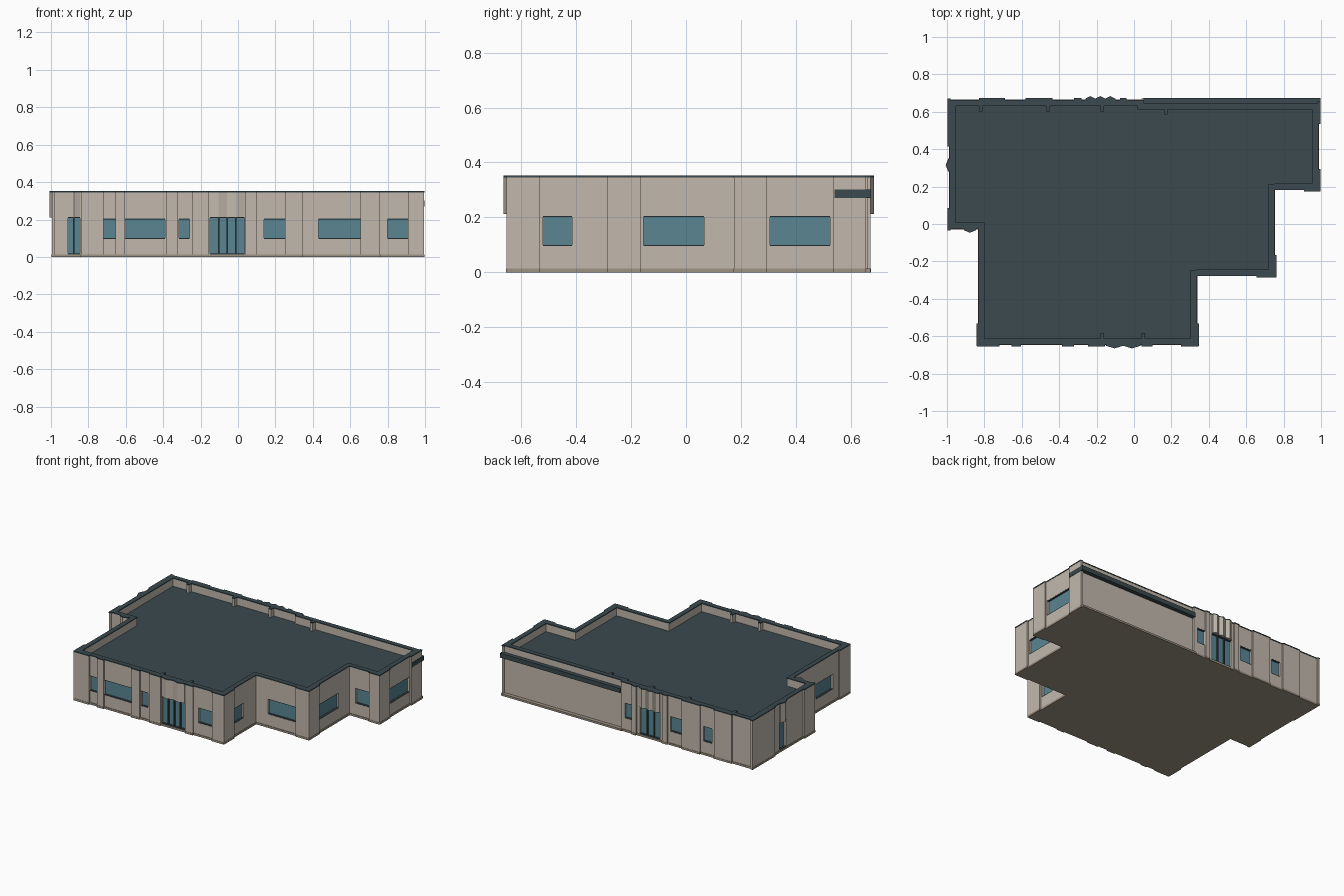
import bpy, bmesh
from mathutils import Vector

if "Cube" in bpy.data.objects:
    bpy.data.objects.remove(bpy.data.objects["Cube"])


def material(name, rgb):
    m = bpy.data.materials.new(name)
    m.diffuse_color = (*rgb, 1)
    m.use_nodes = True
    m.node_tree.nodes["Principled BSDF"].inputs["Base Color"].default_value = m.diffuse_color
    return m


MATS = [material("warm_concrete", (0.54, 0.485, 0.42)),
        material("dark_slate", (0.043, 0.067, 0.077)),
        material("blue_glass", (0.10, 0.235, 0.29)),
        material("taupe_base", (0.34, 0.29, 0.225))]
WALL, SLATE, GLASS, BASE = range(4)
TOP, COPE, ROOF, FLOOR, THICK = 0.352, 0.345, 0.292, 0.014, 0.03
SILL, HEAD, DOOR = 0.095, 0.205, 0.212


class Part:
    """Collects prisms into one named object."""

    def __init__(self, name):
        self.name, self.bm = name, bmesh.new()

    def prism(self, pts, z0, z1, mat):
        low = [self.bm.verts.new((p[0], p[1], z0)) for p in pts]
        high = [self.bm.verts.new((p[0], p[1], z1)) for p in pts]
        faces = [self.bm.faces.new(low[::-1]), self.bm.faces.new(high)]
        for i in range(len(pts)):
            faces.append(self.bm.faces.new((low[i - 1], low[i], high[i], high[i - 1])))
        for f in faces:
            f.material_index = mat

    def rect(self, x0, x1, y0, y1, z0, z1, mat):
        self.prism([(x0, y0), (x1, y0), (x1, y1), (x0, y1)], z0, z1, mat)

    def finish(self):
        bmesh.ops.recalc_face_normals(self.bm, faces=self.bm.faces)
        me = bpy.data.meshes.new(self.name)
        self.bm.to_mesh(me)
        self.bm.free()
        for m in MATS:
            me.materials.append(m)
        bpy.context.collection.objects.link(bpy.data.objects.new(self.name, me))


# The plan is right-angled, so it is walked as alternating x and y stops
STOPS_X = [-0.83, 0.335, 0.75, 0.985, 0.05, -0.985]
STOPS_Y = [-0.643, -0.275, 0.185, 0.645, 0.662, -0.025]
CORNERS = []
for k in range(6):
    CORNERS += [Vector((STOPS_X[k], STOPS_Y[k])),
                Vector((STOPS_X[(k + 1) % 6], STOPS_Y[k]))]


def cross(a, b):
    return a.x * b.y - a.y * b.x


def offset(pts, dist):
    """Move every edge of the plan outward by dist."""
    out = []
    for i, p in enumerate(pts):
        a = (p - pts[i - 1]).normalized()
        b = (pts[(i + 1) % len(pts)] - p).normalized()
        out.append(p + dist * (Vector((a.y, -a.x)) + Vector((b.y, -b.x))))
    return out


def build_wall(i, name, windows=(), door=None, bays=0, panes=1, panels=(),
               piers=(), corner_panels=True):
    """Wall from plan corner i to the next; positions are along x or y."""
    n_c = len(CORNERS)
    before, p0, p1, p2 = (CORNERS[(i + k) % n_c] for k in (-1, 0, 1, 2))
    t = (p1 - p0).normalized()
    n = Vector((t.y, -t.x))
    axis = 0 if abs(t.x) > 0.5 else 1
    length = (p1 - p0).length
    part = Part(name)

    def at(s, d):
        return p0 + t * s + n * d

    def box(s0, s1, d0, d1, z0, z1, mat):
        part.prism([at(s0, d0), at(s1, d0), at(s1, d1), at(s0, d1)], z0, z1, mat)

    def along(ab):
        return sorted((c - p0[axis]) * t[axis] for c in ab)

    convex_start = cross(p0 - before, t) > 0
    convex_end = cross(t, p2 - p1) > 0
    # inward corners carry the wall on, so that the parapet closes
    end = length + (0 if convex_end else THICK)
    cuts = [along(w) + [SILL, HEAD, 1] for w in windows]
    if door:
        cuts.append(along(door) + [FLOOR, DOOR, panes])
    cuts.sort()

    s = 0
    for a, b, z0, z1, count in cuts:
        box(s, a, -THICK, 0, FLOOR, COPE, WALL)
        box(a, b, -THICK, 0, z1, COPE, WALL)
        if z0 > FLOOR:
            box(a, b, -THICK, 0, FLOOR, z0, WALL)
        # glass with dark sill, head and mullions
        box(a, b, -THICK, -0.014, z0, z1, GLASS)
        box(a, b, -0.02, -0.001, z0, z0 + 0.005, SLATE)
        box(a, b, -0.02, -0.001, z1 - 0.004, z1, SLATE)
        for k in range(1, count):
            m = a + (b - a) * k / count
            box(m - 0.004, m + 0.004, -0.02, -0.004, z0, z1, SLATE)
        s = b
    box(s, end, -THICK, 0, FLOOR, COPE, WALL)
    box(0, end, -THICK - 0.002, 0.002, COPE, TOP, SLATE)

    # raised panels: chosen ones, plus one at each outward corner
    raised = [along(p) for p in panels]
    if corner_panels:
        first = cuts[0][0] if cuts else length
        last = cuts[-1][1] if cuts else 0
        if convex_start:
            raised.append((-0.01, min(first, 0.11)))
        if convex_end:
            raised.append((max(last, length - 0.11), length + 0.01))
    for a, b in raised:
        box(a, b, -0.005, 0.01, FLOOR, COPE, WALL)
        box(a, b, -0.005, 0.012, COPE, TOP, SLATE)
        box(a, b, -0.005, 0.012, 0, FLOOR, BASE)

    # shallow pointed bays above the door
    for k in range(bays):
        a, b = along(door)
        step = (b - a) / bays
        a += k * step
        pts = [at(a, -0.005), at(a, 0.008), at(a + step / 2, 0.022),
               at(a + step, 0.008), at(a + step, -0.005)]
        part.prism(pts, DOOR, COPE, WALL)
        part.prism(pts, COPE, TOP, SLATE)

    # little piers inside the parapet
    for c in piers:
        a, b = along((c - 0.01, c + 0.01))
        box(a, b, -0.06, -THICK, ROOF - 0.01, COPE, WALL)
        box(a, b, -0.06, -THICK, COPE, TOP, SLATE)
    part.finish()


# front and stepped right side
build_wall(0, "front_wall",
           windows=[(-0.72, -0.655), (-0.605, -0.39), (-0.315, -0.26), (0.14, 0.25)],
           door=(-0.15, 0.035), bays=2, panes=4,
           panels=[(-0.655, -0.605), (-0.385, -0.32), (-0.245, -0.155), (0.04, 0.10)],
           piers=[-0.17, 0.05])
build_wall(1, "front_step_side", windows=[(-0.52, -0.415)])
build_wall(2, "middle_front_wall", windows=[(0.43, 0.655)])
build_wall(3, "middle_side_wall", windows=[(-0.155, 0.065)])
build_wall(4, "right_front_wall", windows=[(0.80, 0.91)])
build_wall(5, "right_wall", windows=[(0.305, 0.525)])
# back
build_wall(6, "back_wall_plain", piers=[0.17], corner_panels=False)
build_wall(7, "back_step", corner_panels=False)
build_wall(8, "back_wall",
           windows=[(-0.04, 0.03), (-0.43, -0.34), (-0.67, -0.60)],
           door=(-0.26, -0.10), bays=3, panes=3,
           panels=[(-0.83, -0.69), (-0.58, -0.435), (-0.32, -0.28), (-0.075, -0.04)],
           piers=[-0.82, -0.46, -0.17], corner_panels=False)
# left side with its small wing
build_wall(9, "left_wall", door=(0.28, 0.35), bays=1, panels=[(0.415, 0.672)])
build_wall(10, "left_front_wall", door=(-0.91, -0.845), bays=1, panes=2,
           corner_panels=False)
build_wall(11, "left_front_side", windows=[(-0.47, -0.28)])

# roof deck inside the parapet
roof = Part("roof_deck")
roof.prism(offset(CORNERS, -0.015), ROOF - 0.02, ROOF, SLATE)
roof.finish()

# floor plinth, which steps out under the plain back wall
plinth = Part("plinth")
plinth.prism(offset(CORNERS, 0.004), 0, FLOOR, BASE)
plinth.rect(0.04, 0.99, 0.63, 0.672, 0, FLOOR, BASE)
plinth.finish()

# dark canopy band along the back, wrapping the right corner
canopy = Part("back_canopy")
canopy.rect(0.05, 0.998, 0.64, 0.674, 0.27, 0.302, SLATE)
canopy.rect(0.98, 0.998, 0.54, 0.64, 0.27, 0.302, SLATE)
canopy.finish()
